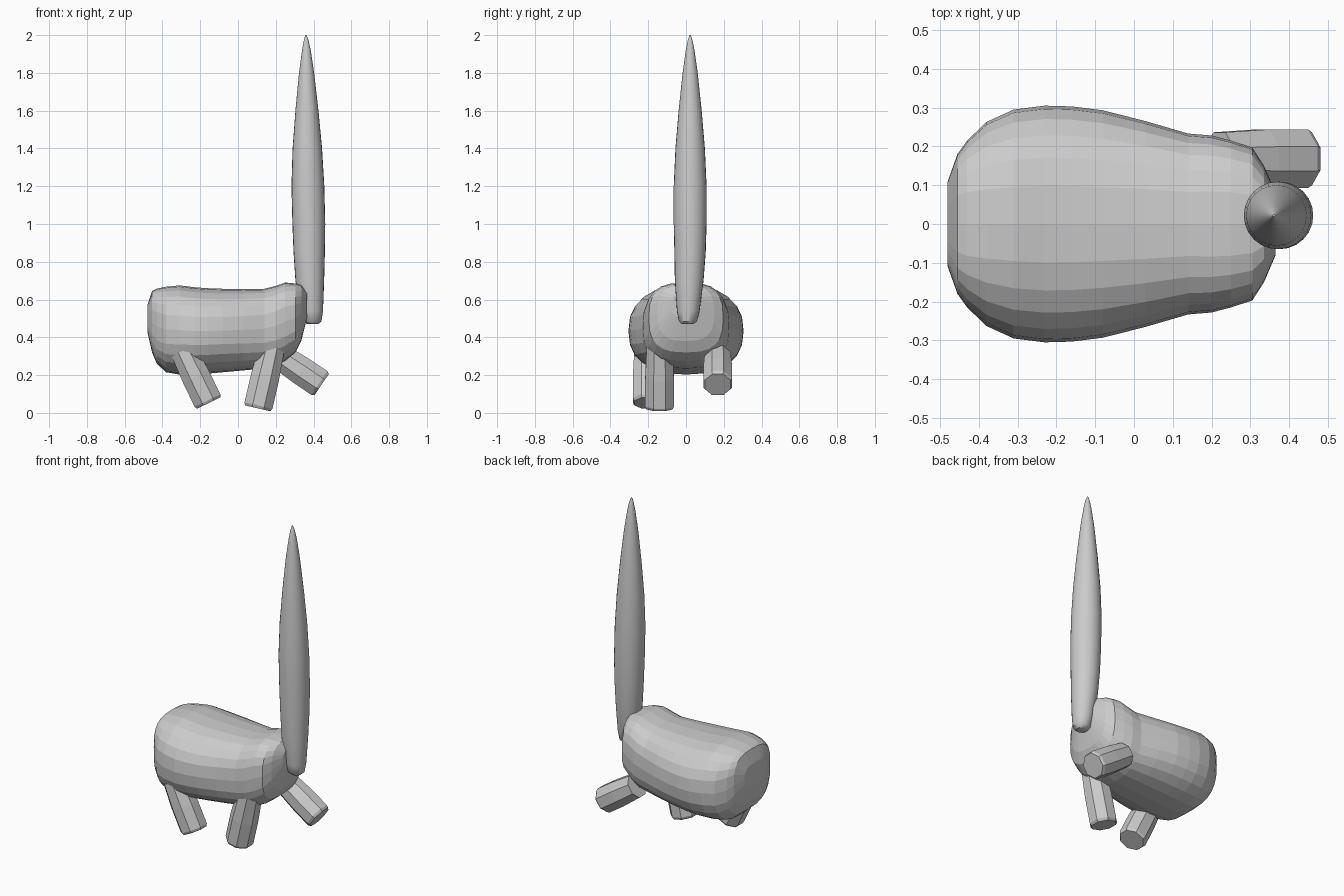
import bpy, bmesh, math
from mathutils import Vector

if "Cube" in bpy.data.objects:
    bpy.data.objects.remove(bpy.data.objects["Cube"])

grey = bpy.data.materials.new("plain grey")
grey.diffuse_color = (0.6, 0.6, 0.6, 1)
grey.use_nodes = True
grey.node_tree.nodes["Principled BSDF"].inputs["Base Color"].default_value = grey.diffuse_color


def loft(name, rings, smooth=None):
    """Skin a list of equal-length point rings and cap both ends."""
    bm = bmesh.new()
    loops = [[bm.verts.new(p) for p in ring] for ring in rings]
    n = len(loops[0])
    for a, b in zip(loops, loops[1:]):
        for i in range(n):
            j = (i + 1) % n
            bm.faces.new((a[i], a[j], b[j], b[i]))
    bm.faces.new(loops[0][::-1])
    bm.faces.new(loops[-1])
    bmesh.ops.recalc_face_normals(bm, faces=bm.faces)
    mesh = bpy.data.meshes.new(name)
    bm.to_mesh(mesh)
    bm.free()
    mesh.materials.append(grey)
    obj = bpy.data.objects.new(name, mesh)
    bpy.context.collection.objects.link(obj)
    if smooth:
        bpy.context.view_layer.objects.active = obj
        obj.select_set(True)
        bpy.ops.object.shade_smooth_by_angle(angle=math.radians(smooth))
        obj.select_set(False)
    return obj


def body_ring(x, low, high, half, power, sides=24):
    """Rounded-box cross-section across the body."""
    ring = []
    for i in range(sides):
        t = 2 * math.pi * i / sides
        c, s = math.cos(t), math.sin(t)
        y = half * math.copysign(abs(c) ** (2 / power), c)
        z = (low + high) / 2 + (high - low) / 2 * math.copysign(abs(s) ** (2 / power), s)
        ring.append((x, y, z))
    return ring


# Body: x, bottom, top, half width, squareness
loft("body", [body_ring(*r) for r in (
    (-0.48, 0.43, 0.57, 0.11, 3.0),
    (-0.455, 0.32, 0.645, 0.18, 3.0),
    (-0.43, 0.26, 0.658, 0.215, 2.8),
    (-0.38, 0.215, 0.668, 0.263, 2.5),
    (-0.31, 0.203, 0.675, 0.295, 2.4),
    (-0.23, 0.203, 0.665, 0.305, 2.4),
    (-0.16, 0.208, 0.66, 0.303, 2.4),
    (-0.08, 0.215, 0.657, 0.293, 2.4),
    (0.03, 0.225, 0.655, 0.265, 2.5),
    (0.14, 0.235, 0.657, 0.233, 2.6),
    (0.20, 0.25, 0.672, 0.228, 2.7),
    (0.25, 0.275, 0.69, 0.215, 2.8),
    (0.305, 0.32, 0.685, 0.197, 2.8),
    (0.335, 0.38, 0.678, 0.15, 2.8),
    (0.365, 0.50, 0.64, 0.08, 2.5))])

# Tail: height, centre x, radius
tail = []
for z, cx, r in ((0.47, 0.395, 0.03), (0.485, 0.394, 0.048), (0.54, 0.39, 0.06),
                 (0.7, 0.38, 0.076), (0.85, 0.377, 0.083), (1.0, 0.375, 0.087),
                 (1.2, 0.37, 0.087), (1.4, 0.367, 0.078), (1.6, 0.365, 0.061),
                 (1.8, 0.363, 0.04), (1.92, 0.362, 0.023), (1.975, 0.361, 0.012),
                 (2.0, 0.36, 0.003)):
    cy = 0.01 + 0.012 * min(1, (z - 0.47) / 0.4)
    tail.append([(cx + r * math.cos(a), cy + r * math.sin(a), z)
                 for a in (2 * math.pi * i / 24 for i in range(24))])
loft("tail", tail, 40)


def leg(name, top, foot, radius=0.082, sides=8):
    """Eight-sided peg with a slightly bevelled foot."""
    top, foot = Vector(top), Vector(foot)
    axis = (foot - top).normalized()
    u = Vector((0, 1, 0))
    v = axis.cross(u)
    rings = []
    for pos, r in ((top, radius * 0.9), (top.lerp(foot, 0.5), radius),
                   (foot - axis * 0.015, radius), (foot, radius * 0.9)):
        rings.append([pos + r * (u * math.cos(a) + v * math.sin(a))
                      for a in (2 * math.pi * (i + 0.5) / sides for i in range(sides))])
    loft(name, rings)


# Three splayed legs
leg("front_left_leg", (-0.29, -0.205, 0.33), (-0.155, -0.205, 0.052))
leg("front_right_leg", (0.18, -0.14, 0.35), (0.105, -0.14, 0.024))
leg("back_right_leg", (0.22, 0.168, 0.30), (0.443, 0.168, 0.15))
